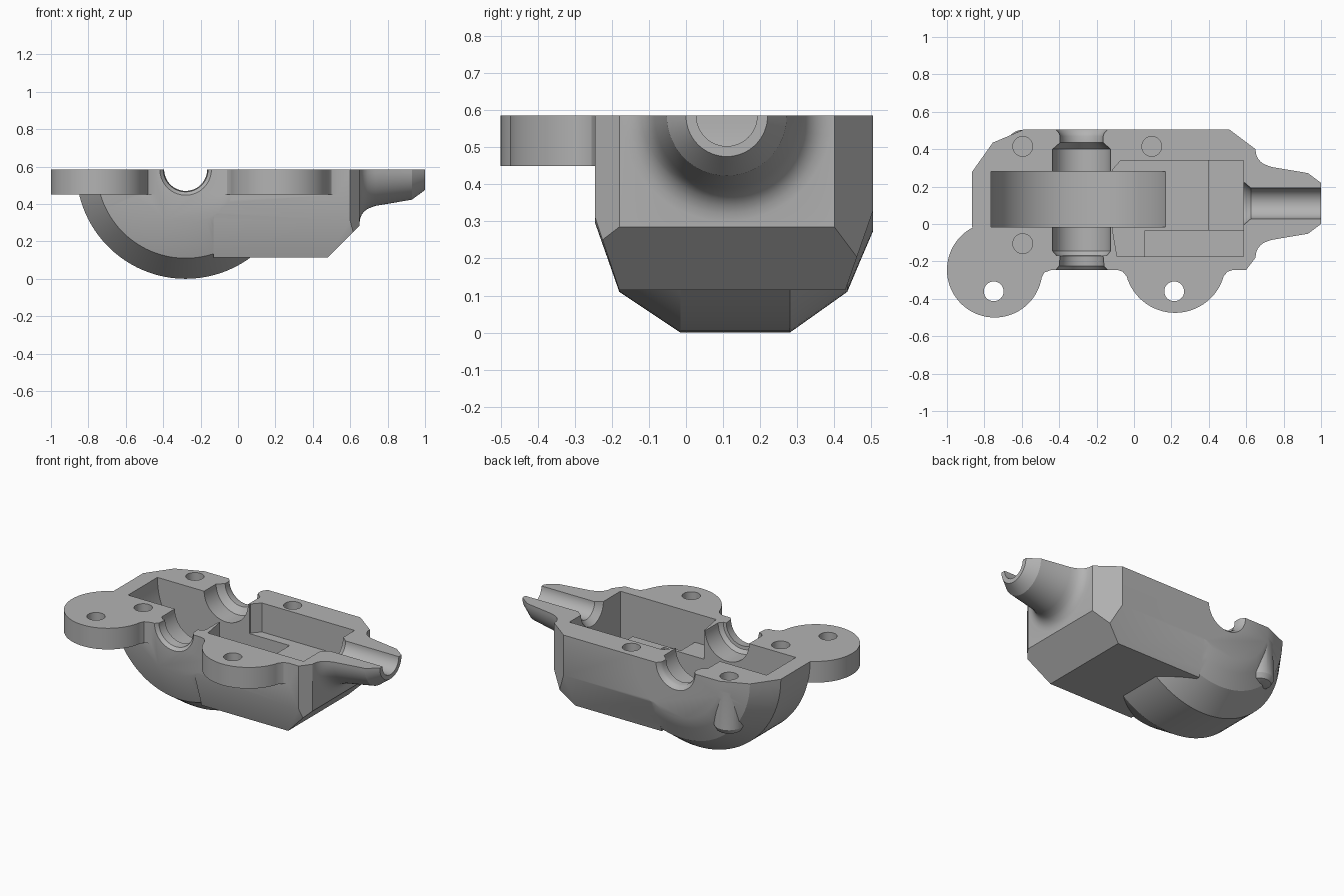
import bpy, bmesh, math
from mathutils import Vector, Matrix

cube = bpy.data.objects.get("Cube")
if cube:
    bpy.data.objects.remove(cube, do_unlink=True)

TOP = 0.585        # split plane of the housing
OVER = 0.75        # solids run past the split plane, then get trimmed
AXLE_X = -0.28
NOZZLE_Y = 0.11
FRONT, BACK = -0.245, 0.505

grey = bpy.data.materials.new("plain grey")
grey.use_nodes = True
grey.diffuse_color = (0.45, 0.45, 0.45, 1)
grey.node_tree.nodes["Principled BSDF"].inputs["Base Color"].default_value = grey.diffuse_color


def finish(name, bm):
    bmesh.ops.recalc_face_normals(bm, faces=bm.faces)
    mesh = bpy.data.meshes.new(name)
    bm.to_mesh(mesh)
    bm.free()
    obj = bpy.data.objects.new(name, mesh)
    bpy.context.collection.objects.link(obj)
    return obj


def prism(name, points, axis, lo, hi, cuts=()):
    """Extrude a 2D outline along x or z, then slice it with planes."""
    bm = bmesh.new()
    place = (lambda p: (lo, *p)) if axis == "x" else (lambda p: (*p, lo))
    face = bm.faces.new([bm.verts.new(place(p)) for p in points])
    grown = bmesh.ops.extrude_face_region(bm, geom=[face])["geom"]
    shift = Vector((hi - lo, 0, 0) if axis == "x" else (0, 0, hi - lo))
    bmesh.ops.translate(bm, vec=shift, verts=[g for g in grown if isinstance(g, bmesh.types.BMVert)])
    for point, normal in cuts:
        cut = bmesh.ops.bisect_plane(bm, geom=bm.verts[:] + bm.edges[:] + bm.faces[:],
                                     plane_co=point, plane_no=normal, clear_outer=True)
        rim = [g for g in cut["geom_cut"] if isinstance(g, bmesh.types.BMEdge)]
        bmesh.ops.holes_fill(bm, edges=rim)
    return finish(name, bm)


def box(name, x, y, z):
    return prism(name, [(x[0], y[0]), (x[1], y[0]), (x[1], y[1]), (x[0], y[1])], "z", *z)


def turned(name, profile, axis, origin, steps=64):
    """Revolve (radius, distance) pairs about an axis through origin."""
    bm = bmesh.new()
    rings = [[bm.verts.new((r * math.cos(a), r * math.sin(a), d))
              for a in (math.tau * i / steps for i in range(steps))] for r, d in profile]
    for low, high in zip(rings, rings[1:]):
        for i in range(steps):
            j = (i + 1) % steps
            bm.faces.new((low[i], low[j], high[j], high[i]))
    bm.faces.new(rings[0])
    bm.faces.new(rings[-1])
    turn = {"x": Matrix.Rotation(math.pi / 2, 4, "Y"),
            "y": Matrix.Rotation(-math.pi / 2, 4, "X"), "z": Matrix()}[axis]
    bm.transform(Matrix.Translation(origin) @ turn)
    return finish(name, bm)


def combine(target, tools, operation):
    for tool in tools:
        mod = target.modifiers.new(tool.name, "BOOLEAN")
        mod.operation, mod.solver, mod.object = operation, "EXACT", tool
    graph = bpy.context.evaluated_depsgraph_get()
    mesh = bpy.data.meshes.new_from_object(target.evaluated_get(graph))
    target.modifiers.clear()
    target.data = mesh
    for tool in tools:
        bpy.data.objects.remove(tool, do_unlink=True)


# Motor box with tapered flanks, sloped end and chamfered corners
section = [(FRONT, OVER), (FRONT, 0.31), (-0.18, 0.115), (0.43, 0.115), (BACK, 0.33), (BACK, OVER)]
housing = prism("lower_housing", section, "x", -0.13, 0.65, [
    ((0.65, 0, 0.285), (1, 0, -1)),
    ((0.65, 0.40, 0), (0.105, 0.14, 0)),
    ((0.65, -0.18, 0), (0.065, -0.05, 0))])

# Round gear housing with bevelled flanks
gear_shell = turned("gear_shell", [(0.29, FRONT), (0.475, -0.18), (0.585, -0.015), (0.585, 0.28),
                                   (0.475, 0.435), (0.38, 0.475), (0.31, BACK)],
                    "y", (AXLE_X, 0, TOP), 96)


# Mounting ears with flared roots
def ear(name, x, y, r):
    return turned(name, [(r, 0.45), (r, OVER)], "z", (x, y, 0), 72)


def ear_root(name, x, r, y):
    return prism(name, [(x - r, -0.2), (x - r, FRONT), (x - r + 0.03, FRONT - 0.01),
                        (x - r + 0.055, y), (x + r - 0.055, y), (x + r - 0.03, FRONT - 0.01),
                        (x + r, FRONT), (x + r, -0.2)], "z", 0.45, OVER)


parts = [gear_shell,
         ear("left_ear", 0.22, -0.205, 0.27), ear_root("left_ear_root", 0.22, 0.31, -0.285),
         ear("right_ear", -0.745, -0.245, 0.255),
         prism("right_ear_root", [(-0.6, -0.2), (-0.6, -0.3), (-0.5, -0.3), (-0.48, -0.26),
                                  (-0.44, FRONT), (-0.44, -0.2)], "z", 0.45, OVER)]

# Screw boss at the back
parts.append(turned("screw_boss", [(0.03, 0.238), (0.07, 0.25), (0.088, 0.28), (0.068, OVER)],
                    "z", (-0.595, 0.415, 0), 40))

# Tapered cable nozzle with a filleted root
nozzle = [(0.285, 0.6), (0.285, 0.65)]
nozzle += [(0.285 - 0.085 * math.sin(a), 0.735 - 0.085 * math.cos(a))
           for a in (math.radians(15 * i) for i in range(1, 6))]
nozzle += [(0.195, 0.735), (0.162, 0.93), (0.11, 1.0)]
parts.append(turned("cable_nozzle", nozzle, "x", (0, NOZZLE_Y, TOP)))
combine(housing, parts, "UNION")

# Trim flat at the split plane
combine(housing, [box("top_trim", (-2, 2), (-2, 2), (TOP, 2))], "DIFFERENCE")

# Gear well, motor pocket and its deeper steps
cutters = [
    turned("gear_well", [(0.485, -0.015), (0.485, 0.28)], "y", (AXLE_X, 0, TOP), 96),
    prism("motor_pocket", [(-0.09, -0.175), (0.585, -0.175), (0.585, 0.34), (-0.07, 0.34),
                           (-0.115, 0.29), (-0.115, -0.03)], "z", 0.40, OVER),
    box("end_step", (0.4, 0.585), (-0.05, 0.34), (0.30, OVER)),
    box("side_step", (0.06, 0.585), (-0.175, -0.035), (0.22, OVER))]

# Axle seat: wide bearing bore, narrow necks and flared mouths
cutters.append(turned("axle_seat", [(0.16, -0.27), (0.138, FRONT), (0.12, -0.225), (0.115, -0.17),
                                    (0.135, -0.168), (0.155, -0.145), (0.155, 0.40), (0.115, 0.435),
                                    (0.115, 0.47), (0.12, 0.485), (0.138, BACK), (0.16, 0.53)],
                      "y", (AXLE_X, 0, TOP)))

# Cable bore with a countersunk inner end
cutters.append(turned("cable_bore", [(0.115, 0.57), (0.112, 0.59), (0.082, 0.625), (0.082, 1.1)],
                      "x", (0, NOZZLE_Y, TOP), 48))

# Through holes in the ears and blind screw holes in the rim
for x, y, floor in ((-0.75, -0.36, 0.3), (0.215, -0.36, 0.3), (-0.595, 0.415, 0.36),
                    (0.095, 0.415, 0.36), (-0.595, -0.105, 0.36)):
    cutters.append(turned("screw_hole", [(0.053, floor), (0.053, OVER)], "z", (x, y, 0), 32))
combine(housing, cutters, "DIFFERENCE")

# Colour, shading
housing.data.materials.clear()
housing.data.materials.append(grey)
for face in housing.data.polygons:
    face.material_index = 0
bpy.ops.object.select_all(action="DESELECT")
housing.select_set(True)
bpy.context.view_layer.objects.active = housing
bpy.ops.object.shade_smooth_by_angle(angle=math.radians(25))
